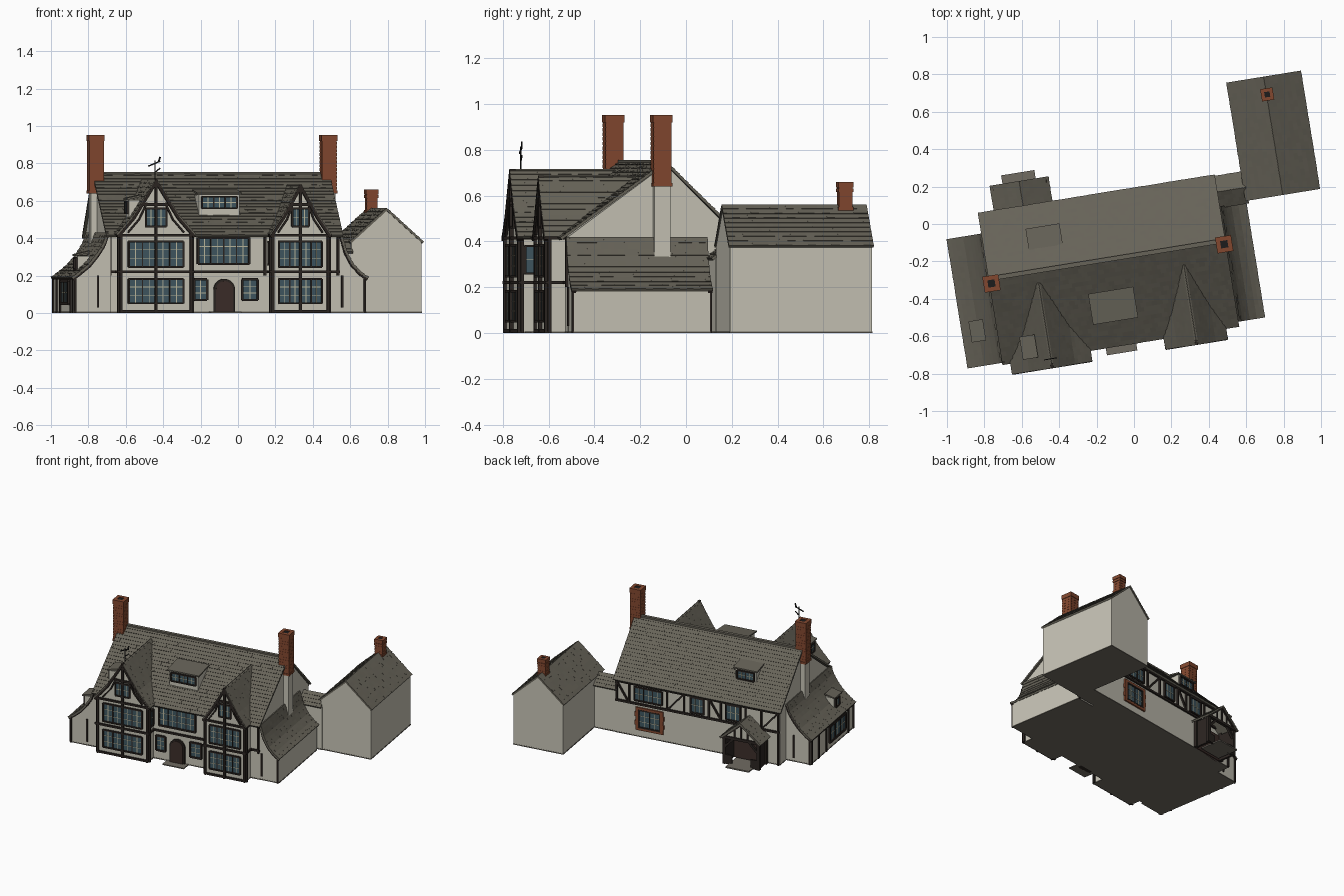
import bpy, bmesh, math, random

if "Cube" in bpy.data.objects:
    bpy.data.objects.remove(bpy.data.objects["Cube"])
random.seed(4)
TURN = math.radians(9.2)      # the whole house sits slightly turned on its plot

def mat(name, r, g, b):
    m = bpy.data.materials.new(name)
    m.diffuse_color = (r, g, b, 1)
    m.use_nodes = True
    m.node_tree.nodes["Principled BSDF"].inputs["Base Color"].default_value = m.diffuse_color
    return m
PLASTER = mat("plaster", .57, .55, .465)
TILE = mat("roof_tile", .135, .125, .098)
BRICK = mat("brick", .225, .064, .028)
TIMBER = mat("dark_timber", .024, .018, .015)
GLASS = mat("window_glass", .05, .095, .12)
BARS = mat("window_bars", .5, .48, .34)
DOOR = mat("door_wood", .045, .026, .022)
STONE = mat("plinth_stone", .16, .145, .12)
IRON = mat("iron", .012, .012, .012)

# ---------- helpers ----------
parts = {}
def hexa(name, m, pts):
    parts.setdefault(name, (m, []))[1].append(pts)

def finish(name, m, bm):
    bmesh.ops.recalc_face_normals(bm, faces=bm.faces[:])
    me = bpy.data.meshes.new(name)
    bm.to_mesh(me)
    bm.free()
    me.materials.append(m)
    ob = bpy.data.objects.new(name, me)
    ob.rotation_euler.z = TURN
    bpy.context.collection.objects.link(ob)

def box(name, m, u0, u1, v0, v1, z0, z1):
    hexa(name, m, [(u, v, z) for z in (z0, z1) for u, v in ((u0, v0), (u1, v0), (u1, v1), (u0, v1))])

def on(face, a, d, z):        # point on a wall: along, outward, up
    ax, pos, s = face
    return (a, pos + s * d, z) if ax == 'v' else (pos + s * d, a, z)

def plate(name, m, face, a0, a1, z0, z1, d=.012):
    hexa(name, m, [on(face, a, e, z) for z in (z0, z1) for a, e in ((a0, -.01), (a1, -.01), (a1, d), (a0, d))])

def beam(name, face, p, q, w=.014, d=.012, m=TIMBER):
    dx, dz = q[0] - p[0], q[1] - p[1]
    k = w / 2 / math.hypot(dx, dz)
    nx, nz = -dz * k, dx * k
    ring = [(p[0] + nx, p[1] + nz), (q[0] + nx, q[1] + nz), (q[0] - nx, q[1] - nz), (p[0] - nx, p[1] - nz)]
    hexa(name, m, [on(face, a, e, z) for e in (-.01, d) for a, z in ring])

def chain(name, face, pts, w=.014, d=.012):
    for p, q in zip(pts, pts[1:]):
        beam(name, face, p, q, w, d)

def prism(name, m, ax, prof, lo, hi):   # profile across, extruded along axis ax
    bm = bmesh.new()
    f = lambda a, z, t: (t, a, z) if ax == 'u' else (a, t, z)
    A, B = ([bm.verts.new(f(a, z, t)) for a, z in prof] for t in (lo, hi))
    bm.faces.new(A)
    bm.faces.new(B)
    for i in range(len(A)):
        bm.faces.new((A[i - 1], A[i], B[i], B[i - 1]))
    finish(name, m, bm)

def tiles(name, ax, prof, lo, hi, ch=.028, cw=.03):   # overlapping tile courses up a slope
    seg = [math.dist(p, q) for p, q in zip(prof, prof[1:])]
    def at(s):
        for (p, q), l in zip(zip(prof, prof[1:]), seg):
            if s <= l + 1e-6:
                break
            s -= l
        return p[0] + (q[0] - p[0]) * s / l, p[1] + (q[1] - p[1]) * s / l
    n = max(1, round(sum(seg) / ch))
    for i in range(n):
        (a0, z0), (a1, z1) = at(sum(seg) * i / n), at(sum(seg) * (i + 1) / n)
        l = math.hypot(a1 - a0, z1 - z0)
        na, nz = (z1 - z0) / l * (-1 if a1 > a0 else 1), abs(a1 - a0) / l
        t = lo - (cw / 2 if i % 2 else 0)
        while t < hi - 1e-4:
            b, e = max(t, lo), min(t + cw, hi)
            k = random.uniform(.003, .005)
            ring = [(a0, z0, -.01), (a1, z1, -.01), (a1, z1, .001), (a0, z0, k)]
            hexa(name, TILE, [(x, a + na * o, z + nz * o) if ax == 'u' else (a + na * o, x, z + nz * o)
                              for x in (b, e) for a, z, o in ring])
            t += cw

def window(face, a0, a1, z0, z1, cols, rows=2, frame=TIMBER, w=.01):
    plate("window_panes", GLASS, face, a0, a1, z0, z1, .004)
    for i in range(1, cols):             # timber mullions alternate with pale bars
        a = a0 + (a1 - a0) * i / cols
        if i % 2 == 0 and cols > 3:
            plate("window_frames", TIMBER, face, a - .003, a + .003, z0, z1, .009)
        else:
            plate("glazing_bars", BARS, face, a - .0022, a + .0022, z0, z1, .006)
    for i in range(1, rows):
        z = z0 + (z1 - z0) * i / rows
        plate("glazing_bars", BARS, face, a0, a1, z - .002, z + .002, .006)
    c = [(a0, z0), (a1, z0), (a1, z1), (a0, z1), (a0, z0)]
    for p, q in zip(c, c[1:]):
        beam("brick_window_surround" if frame == BRICK else "window_frames", face, p, q, w, .012, frame)

FRONT, BACK = ('v', -.595, -1), ('v', .17, 1)
BAY = ('v', -.675, -1)

# ---------- main house ----------
prism("main_walls", PLASTER, 'u', [(-.595, .004), (-.595, .42), (-.165, .735), (.17, .405), (.17, .004)], -.8, .455)
tiles("main_roof", 'u', [(-.63, .415), (-.165, .75)], -.815, .468)
tiles("main_roof", 'u', [(.19, .405), (-.165, .75)], -.815, .468)
box("ridge_cap", TILE, -.815, .468, -.177, -.153, .742, .755)

# ---------- stone base under every wall ----------
for b in ((-.8, .455, -.595, .17), (-.988, -.79, -.608, .07), (.45, .598, -.593, .01),
          (.44, .63, .028, .168), (.62, 1.0, .033, .66), (-.749, -.359, -.675, -.5), (.073, .383, -.675, -.5)):
    box("stone_base", STONE, b[0] - .002, b[1] + .002, b[2] - .002, b[3] + .002, 0, .007)

# ---------- two front gabled bays ----------
for c, hw, h, top, ww, aw in ((-.554, .195, .215, .715, .148, .055), (.228, .155, .166, .688, .117, .045)):
    slope = [(h, .42), (h * .58, .52), (0, top)]
    wall = [(hw, 0), (hw, .42), (h * .58 - .012, .508), (0, top - .02)]
    prism("front_bay_walls", PLASTER, 'v', [(c + a, max(z, .004)) for a, z in wall] + [(c - a, max(z, .004)) for a, z in wall[-2::-1]], -.675, -.3)
    window(BAY, c - ww, c + ww, .052, .182, 8, 3)
    window(BAY, c - ww, c + ww, .247, .383, 8, 3)
    window(BAY, c - aw, c + aw, .462, .558, 4, 2)
    for s in (-1, 1):
        tiles("front_bay_roofs", 'v', [(c + s * a, z) for a, z in slope], -.69, -.23)
        chain("bargeboards", BAY, [(c + s * a * .97, z - .014) for a, z in slope], .015, .017)
        beam("bay_timbers", BAY, (c + s * (hw - .006), 0), (c + s * (hw - .006), .42), .015)
        chain("bay_timbers", BAY, [(c + s * hw * .78, .43), (c + s * hw * .47, .5), (c + s * hw * .25, .59)], .01)
        side = ('u', c + s * hw, s)
        for z in (.22, .415):
            beam("bay_timbers", side, (-.68, z), (-.6, z))
        beam("bay_timbers", side, (-.667, 0), (-.667, .42), .015)
        if s * c < 0:
            window(side, -.655, -.61, .26, .38, 1, 2)
    for z, k in ((.01, hw), (.22, hw + .015), (.415, hw + .015), (.58, hw * .38)):
        beam("bay_timbers", BAY, (c - k, z), (c + k, z), .014)
    beam("bay_timbers", BAY, (c, 0), (c, top), .014, .016)

# ---------- front wall: windows, door, timbers ----------
window(FRONT, -.314, -.036, .262, .403, 8, 3, w=.012)
window(FRONT, -.335, -.265, .07, .18, 2, 3, w=.012)
window(FRONT, -.075, .01, .07, .18, 2, 3, w=.012)
for z in (.22, .415):
    beam("front_timbers", FRONT, (-.8, z), (.455, z), .014)
for a in (-.79, .05, .445):
    beam("front_timbers", FRONT, (a, .2), (a, .42))
for name, m, r, d in (("door_frame", TIMBER, .058, .014), ("front_door", DOOR, .046, .019)):
    arc = [(-.172 + r * math.cos(t * math.pi / 10), .125 + r * math.sin(t * math.pi / 10)) for t in range(11)]
    prism(name, m, 'v', [(-.172 + r, 0)] + arc + [(-.172 - r, 0)], -.595 - d, -.58)
box("front_step", STONE, -.255, -.09, -.67, -.59, 0, .007)

# ---------- side wings with swept roofs ----------
RIGHT = [(.61, .19), (.57, .217), (.525, .265), (.49, .33), (.465, .42)]
LEFT = [(-1.0, .19), (-.965, .215), (-.91, .26), (-.865, .315), (-.83, .37), (-.81, .43)]
for side, prof, s, v0, v1, inner in (("right", RIGHT, 1, -.605, .02, .45), ("left", LEFT, -1, -.62, .08, -.79)):
    out = prof[0][0] - s * .012
    prism(side + "_wing_walls", PLASTER, 'v', [(inner, .004), (out, .004), (out, .185)] +
          [(a - s * .01, z - .012) for a, z in prof[1:]] + [(inner, prof[-1][1] - .01)], v0 + .012, v1 - .01)
    tiles(side + "_wing_roof", 'v', prof, v0, v1)
    for f in (('v', v0 + .012, -1), ('v', v1 - .01, 1)):
        chain("wing_bargeboards", f, [(a - s * .006, z - .01) for a, z in prof], .014, .01)
        beam("wing_timbers", f, (out - s * .007, 0), (out - s * .007, .19), .012, .008)
        beam("wing_timbers", f, (out - s * .13, .03), (out - s * .13, .2), .011, .008)
LW = ('u', -.988, -1)
window(LW, -.47, -.22, .05, .17, 6, 2, w=.016)
for a in (-.6, -.52, -.17, -.05, .06):
    beam("wing_timbers", LW, (a, 0), (a, .19), .014, .008)
beam("wing_timbers", LW, (-.6, .185), (.07, .185), .014, .008)

# ---------- dormers: body, roof slab, window ----------
def dormer(u0, u1, v0, v1, z0, z1, face, cols, rows=2):
    box("dormer_walls", PLASTER, u0, u1, v0, v1, z0, z1)
    ax, pos, s = face
    a0, a1 = (u0, u1) if ax == 'v' else (v0, v1)
    back = -(v1 - v0 if ax == 'v' else u1 - u0)
    hexa("dormer_roofs", TILE, [on(face, a, d, z + e) for e in (0, .01)
                                for a, d, z in ((a0 - .012, .012, z1), (a1 + .012, .012, z1), (a1 + .012, back, z1 + .018), (a0 - .012, back, z1 + .018))])
    window(face, a0 + .016, a1 - .016, z1 - .072, z1 - .01, cols, rows, w=.009)
dormer(-.29, -.07, -.485, -.33, .5, .632, ('v', -.485, -1), 6)
dormer(-.565, -.405, -.05, .055, .5, .612, ('v', .055, 1), 4)
dormer(-.69, -.62, -.61, -.51, .5, .605, ('u', -.69, -1), 2)
dormer(-.945, -.88, -.475, -.385, .22, .305, ('u', -.945, -1), 2, 1)

# ---------- chimneys ----------
def chimney(name, u, v, r, z0, z1):
    box(name, BRICK, u - r, u + r, v - r, v + r, z0, z1 - .006)
    for i in range(int((z1 - z0) / .02)):          # brick courses, wider at top and foot
        k = r + (.004 if z1 - z0 - i * .02 < .05 or i == 0 else .001)
        box(name, BRICK, u - k, u + k, v - k, v + k, z0 + i * .02, z0 + i * .02 + .015)
    k = r * .5                                     # rim around a dark flue
    w = (r + .004 - k) / 2
    for s in (-1, 1):
        c = s * (k + w)
        box(name, BRICK, u - r - .004, u + r + .004, v + c - w, v + c + w, z1 - .02, z1)
        box(name, BRICK, u + c - w, u + c + w, v - k, v + k, z1 - .02, z1)
    box("flues", IRON, u - k, u + k, v - k, v + k, z1 - .02, z1 - .004)
for u, v in ((-.803, -.192), (.459, -.184)):
    chimney("gable_chimneys", u, v, .039, .64, .952)
    box("chimney_breasts", PLASTER, u - .03, u + .033, v - .035, v + .035, .33, .645)
chimney("annex_chimney", .814, .57, .029, .535, .66)

# ---------- annex and link ----------
prism("annex_walls", PLASTER, 'v', [(.62, .004), (.62, .385), (.81, .55), (1.0, .385), (1.0, .004)], .033, .66)
for s in (-1, 1):
    tiles("annex_roof", 'v', [(.81 + s * .2, .38), (.81, .56)], .026, .667, .03, .035)
    tiles("link_roof", 'u', [(.098 + s * .085, .325), (.098, .395)], .44, .625)
prism("link_walls", PLASTER, 'u', [(.028, .004), (.168, .004), (.168, .325), (.098, .38), (.028, .325)], .44, .63)

# ---------- back wall ----------
window(BACK, .1, .31, .275, .375, 6, 2)
window(BACK, .115, .275, .075, .205, 4, 3)
for a in (.1, .29):                                # toothed brick jambs and head
    for i in range(5):
        k = .016 if i % 2 else .01
        plate("brick_window_surround", BRICK, BACK, a - k, a + k, .06 + i * .032, .06 + (i + 1) * .032, .011)
plate("brick_window_surround", BRICK, BACK, .09, .3, .208, .226, .011)
plate("brick_window_surround", BRICK, BACK, .09, .3, .054, .07, .011)
window(BACK, -.22, -.12, .27, .385, 3, 2)
window(BACK, -.5, -.39, .27, .385, 3, 2)
for z in (.25, .395):
    beam("back_timbers", BACK, (-.8, z), (.455, z), .015)
for a in (-.79, -.66, -.54, -.35, -.26, -.07, .06, .35, .445):
    beam("back_timbers", BACK, (a, .25), (a, .4), .012)
for a, b in ((-.35, -.27), (.05, -.06), (.36, .44), (-.67, -.78)):
    beam("back_timbers", BACK, (a, .26), (b, .385), .012)
beam("back_timbers", BACK, (-.79, 0), (-.79, .25))

# ---------- back porch ----------
PC, PORCH = -.57, ('v', .305, 1)
for s in (-1, 1):
    tiles("porch_roof", 'v', [(PC + s * .157, .2), (PC, .335)], .1, .325)
    chain("porch_timbers", PORCH, [(PC + s * .145, .198), (PC, .32)], .016, .012)
    for v in (.19, .3):
        box("porch_timbers", TIMBER, PC + s * .13 - .012, PC + s * .13 + .012, v - .012, v + .012, 0, .215)
    plate("porch_side_panels", TIMBER, ('u', PC + s * .125, s), .17, .305, 0, .2, .006)
    plate("porch_timbers", TIMBER, PORCH, PC + s * .1 - .03, PC + s * .1 + .03, 0, .07, .002)
    beam("porch_timbers", PORCH, (PC + s * .125, .13), (PC + s * .06, .2), .016, .008)
prism("porch_gable", PLASTER, 'v', [(PC - .13, .205), (PC + .13, .205), (PC, .315)], .295, .307)
beam("porch_timbers", PORCH, (PC - .145, .205), (PC + .145, .205), .02)
for a in (-.05, 0, .05):
    beam("porch_timbers", PORCH, (PC + a, .2), (PC + a, .32 - abs(a)), .012, .008)
plate("back_door", DOOR, BACK, PC - .12, PC + .12, 0, .2)
box("porch_step", STONE, PC - .09, PC + .09, .2, .37, 0, .01)

# ---------- weathervane ----------
VANE = ('v', -.648, -1)
beam("weathervane", VANE, (-.554, .7), (-.554, .815), .005, -.005, IRON)
beam("weathervane", VANE, (-.59, .785), (-.525, .812), .007, -.005, IRON)
beam("weathervane", VANE, (-.535, .805), (-.525, .835), .009, -.005, IRON)
beam("weathervane", VANE, (-.55, .755), (-.525, .775), .007, -.005, IRON)

for name, (m, cells) in parts.items():
    bm = bmesh.new()
    for pts in cells:
        v = [bm.verts.new(p) for p in pts]
        for f in ((0, 3, 2, 1), (4, 5, 6, 7), (0, 1, 5, 4), (1, 2, 6, 5), (2, 3, 7, 6), (3, 0, 4, 7)):
            bm.faces.new([v[i] for i in f])
    finish(name, m, bm)
